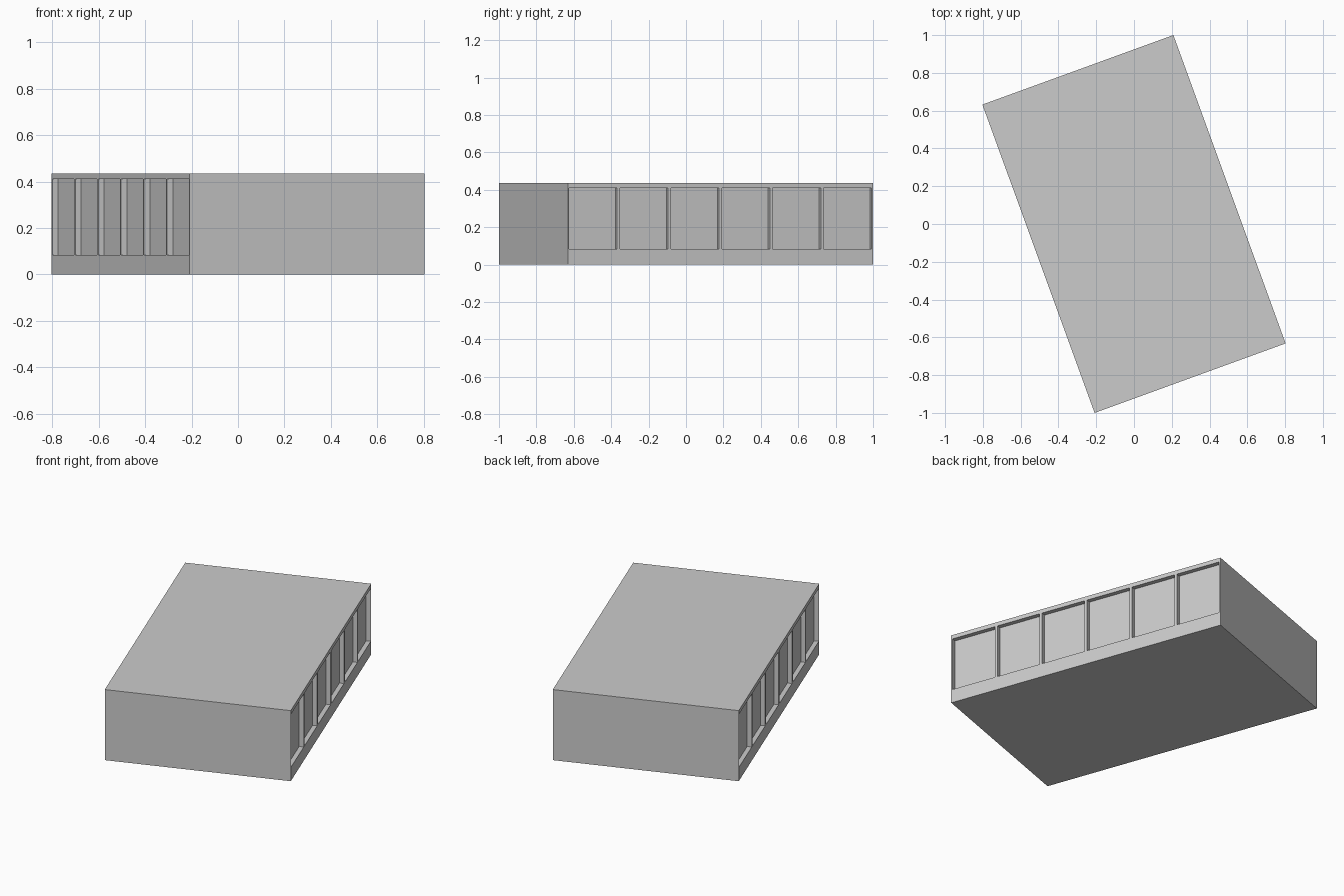
import bpy
import bmesh
import math
from mathutils import Matrix, Vector

default = bpy.data.objects.get("Cube")
if default:
    bpy.data.objects.remove(default, do_unlink=True)

WIDTH, LENGTH, HEIGHT = 1.076, 1.737, 0.435
BAYS = 6
MARGIN = 0.008               # half a pillar
SILL, LINTEL = 0.084, 0.41   # bay bottom and top
DEPTH = 0.027
TURN = math.radians(20)

grey = bpy.data.materials.new("plain_grey")
grey.use_nodes = True
colour = (0.6, 0.6, 0.6, 1)
grey.diffuse_color = colour
grey.node_tree.nodes["Principled BSDF"].inputs["Base Color"].default_value = colour

# Solid block standing on the ground
bm = bmesh.new()
bmesh.ops.create_cube(bm, size=1)
bmesh.ops.scale(bm, vec=(WIDTH, LENGTH, HEIGHT), verts=bm.verts)
bmesh.ops.translate(bm, vec=(0, 0, HEIGHT / 2), verts=bm.verts)


def cut(point, normal):
    geom = bm.verts[:] + bm.edges[:] + bm.faces[:]
    bmesh.ops.bisect_plane(bm, geom=geom, plane_co=point, plane_no=normal)


# Score the bay outlines
pitch = LENGTH / BAYS
starts = [i * pitch - LENGTH / 2 for i in range(BAYS)]
for start in starts:
    cut((0, start + MARGIN, 0), (0, 1, 0))
    cut((0, start + pitch - MARGIN, 0), (0, 1, 0))
for z in (SILL, LINTEL):
    cut((0, 0, z), (0, 0, 1))

# Merge the scored strips back on the top, bottom and ends
bm.normal_update()
flat = [e for e in bm.edges
        if all(abs(f.normal.x) < 0.5 for f in e.link_faces)
        and e.calc_face_angle(1) < 0.01]
bmesh.ops.dissolve_edges(bm, edges=flat, use_verts=False)


def is_bay(face):
    c = face.calc_center_median()
    along = (c.y + LENGTH / 2) % pitch
    return (abs(face.normal.x) > 0.9 and SILL < c.z < LINTEL
            and MARGIN < along < pitch - MARGIN)


# Sink the bays on both long sides
bm.normal_update()
bays = [f for f in bm.faces if is_bay(f)]
sunk = bmesh.ops.extrude_discrete_faces(bm, faces=bays)["faces"]
for face in sunk:
    side = 1 if face.calc_center_median().x > 0 else -1
    bmesh.ops.translate(bm, vec=Vector((-side * DEPTH, 0, 0)), verts=face.verts)

bmesh.ops.recalc_face_normals(bm, faces=bm.faces)
bm.transform(Matrix.Rotation(TURN, 4, "Z"))

mesh = bpy.data.meshes.new("building_block")
bm.to_mesh(mesh)
bm.free()
mesh.materials.append(grey)
block = bpy.data.objects.new("building_block", mesh)
bpy.context.collection.objects.link(block)
